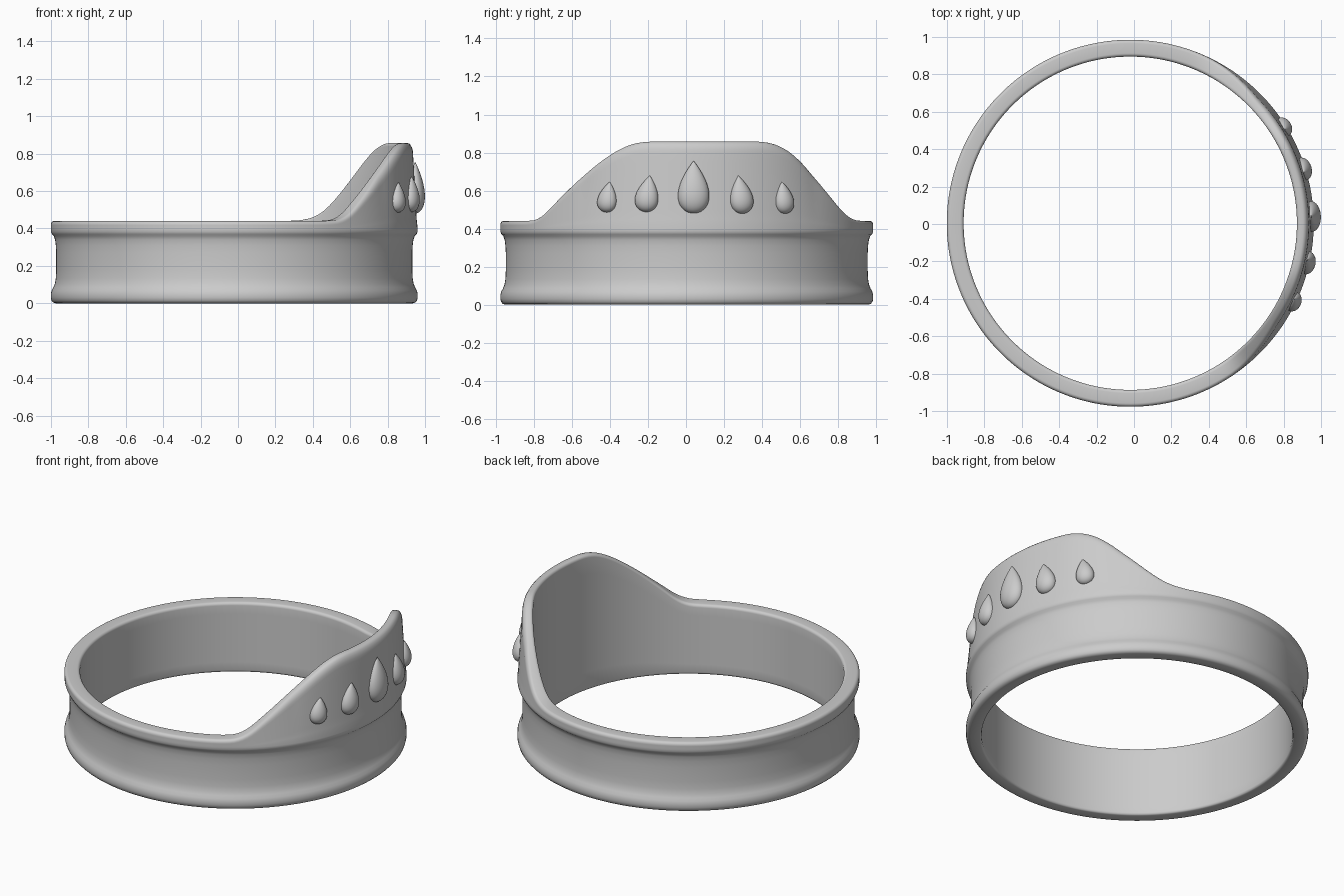
import bpy, bmesh, math
from mathutils import Matrix

if "Cube" in bpy.data.objects:
    bpy.data.objects.remove(bpy.data.objects["Cube"])

CX, CY = -0.02, 0.004      # ring centre
SEG = 240
BASE = 0.44                # height of the plain rim

# Upper edge of the raised plate: (y, z)
EDGE = [(-0.80, 0.44), (-0.75, 0.45), (-0.69, 0.53), (-0.58, 0.65), (-0.49, 0.73),
        (-0.40, 0.795), (-0.31, 0.84), (-0.23, 0.857), (0.43, 0.857), (0.52, 0.83),
        (0.60, 0.77), (0.67, 0.69), (0.73, 0.61), (0.81, 0.49), (0.85, 0.448), (0.89, 0.44)]


def edge_raw(y):
    for (y0, z0), (y1, z1) in zip(EDGE, EDGE[1:]):
        if y0 <= y <= y1:
            return z0 + (z1 - z0) * (y - y0) / (y1 - y0)
    return BASE


def edge_height(a):
    if math.cos(a) <= 0:
        return BASE
    y = 0.95 * math.sin(a) + CY
    return sum(edge_raw(y + d * 0.01) for d in range(-4, 5)) / 9


def section(h):
    """Closed (radius, z) cross-section with its top at height h."""
    k = min(1, (h - BASE) / 0.25)
    mix = lambda a, b: a + (b - a) * k
    # foot bead, hollow waist and upper bead
    pts = [(0.902, 0.0), (0.955, 0.0), (0.968, 0.004), (0.977, 0.014), (0.981, 0.03),
           (0.981, 0.05), (0.976, 0.068), (0.967, 0.085), (0.959, 0.105), (0.954, 0.135),
           (0.952, 0.18), (0.952, 0.27), (0.954, 0.31), (0.958, 0.34), (0.965, 0.36),
           (0.975, 0.37), (0.98, 0.382), (0.981, 0.395)]
    # outer wall of the plate
    z0, z1 = 0.40, h - mix(0.02, 0.06)
    for i in range(1, 9):
        f = i / 8
        pts.append((mix(0.981, 0.978 - 0.022 * f), z0 + (z1 - z0) * f))
    # rounded top
    d = h - z1
    ro, ri = pts[-1][0], 0.891
    top = mix(0.962, 0.925)
    for i in range(1, 6):
        t = i / 5 * math.pi / 2
        pts.append((top + (ro - top) * math.cos(t), z1 + d * math.sin(t)))
    c = 0.018
    for i in range(6):
        t = i / 5 * math.pi / 2
        pts.append((ri + c - c * math.sin(t), h - c + c * math.cos(t)))
    # inner wall
    for i in range(1, 9):
        pts.append((ri, (h - c) + (0.014 - (h - c)) * i / 8))
    pts.append((0.894, 0.004))
    return pts


def finish(bm, name, angle):
    bmesh.ops.recalc_face_normals(bm, faces=bm.faces)
    me = bpy.data.meshes.new(name)
    bm.to_mesh(me)
    bm.free()
    ob = bpy.data.objects.new(name, me)
    bpy.context.collection.objects.link(ob)
    bpy.ops.object.select_all(action='DESELECT')
    ob.select_set(True)
    bpy.context.view_layer.objects.active = ob
    bpy.ops.object.shade_smooth_by_angle(angle=math.radians(angle))
    return ob


def skin(bm, rings, closed):
    """Join neighbouring closed loops of vertices with quads."""
    n = len(rings[0])
    pairs = list(zip(rings, rings[1:])) + ([(rings[-1], rings[0])] if closed else [])
    for r0, r1 in pairs:
        for j in range(n):
            bm.faces.new((r0[j], r1[j], r1[(j + 1) % n], r0[(j + 1) % n]))


# Band with raised front plate
bm = bmesh.new()
rings = []
for i in range(SEG):
    a = 2 * math.pi * i / SEG
    rings.append([bm.verts.new((CX + r * math.cos(a), CY + r * math.sin(a), z))
                  for r, z in section(edge_height(a))])
skin(bm, rings, True)
finish(bm, "ring_band", 50)


# Teardrop stones set on the plate
def teardrop(name, y, z_low, z_high, width, depth, tilt):
    bm = bmesh.new()
    half, n, m = (z_high - z_low) / 2, 32, 24
    rings = []
    for i in range(1, m):
        p = math.pi * i / m
        r = math.sin(p) * math.sin(p / 2) / 0.77
        rings.append([bm.verts.new((depth * r * math.cos(2 * math.pi * j / n),
                                    width / 2 * r * math.sin(2 * math.pi * j / n),
                                    half * math.cos(p))) for j in range(n)])
    skin(bm, rings, False)
    for ring, z in ((rings[0], half), (rings[-1], -half)):
        tip = bm.verts.new((0, 0, z))
        for j in range(n):
            bm.faces.new((ring[j], ring[(j + 1) % n], tip))
    rad = 0.968
    a = math.asin((y - CY) / rad)
    bm.transform(Matrix.Translation((CX + rad * math.cos(a), CY + rad * math.sin(a),
                                     (z_low + z_high) / 2))
                 @ Matrix.Rotation(a, 4, 'Z') @ Matrix.Rotation(math.radians(tilt), 4, 'X'))
    finish(bm, name, 60)


teardrop("stone_centre", 0.04, 0.48, 0.757, 0.165, 0.052, 0)
teardrop("stone_inner_front", -0.203, 0.487, 0.68, 0.125, 0.046, -8)
teardrop("stone_inner_back", 0.289, 0.478, 0.68, 0.125, 0.046, 8)
teardrop("stone_outer_front", -0.412, 0.485, 0.648, 0.108, 0.042, -8)
teardrop("stone_outer_back", 0.515, 0.478, 0.648, 0.108, 0.042, 8)
